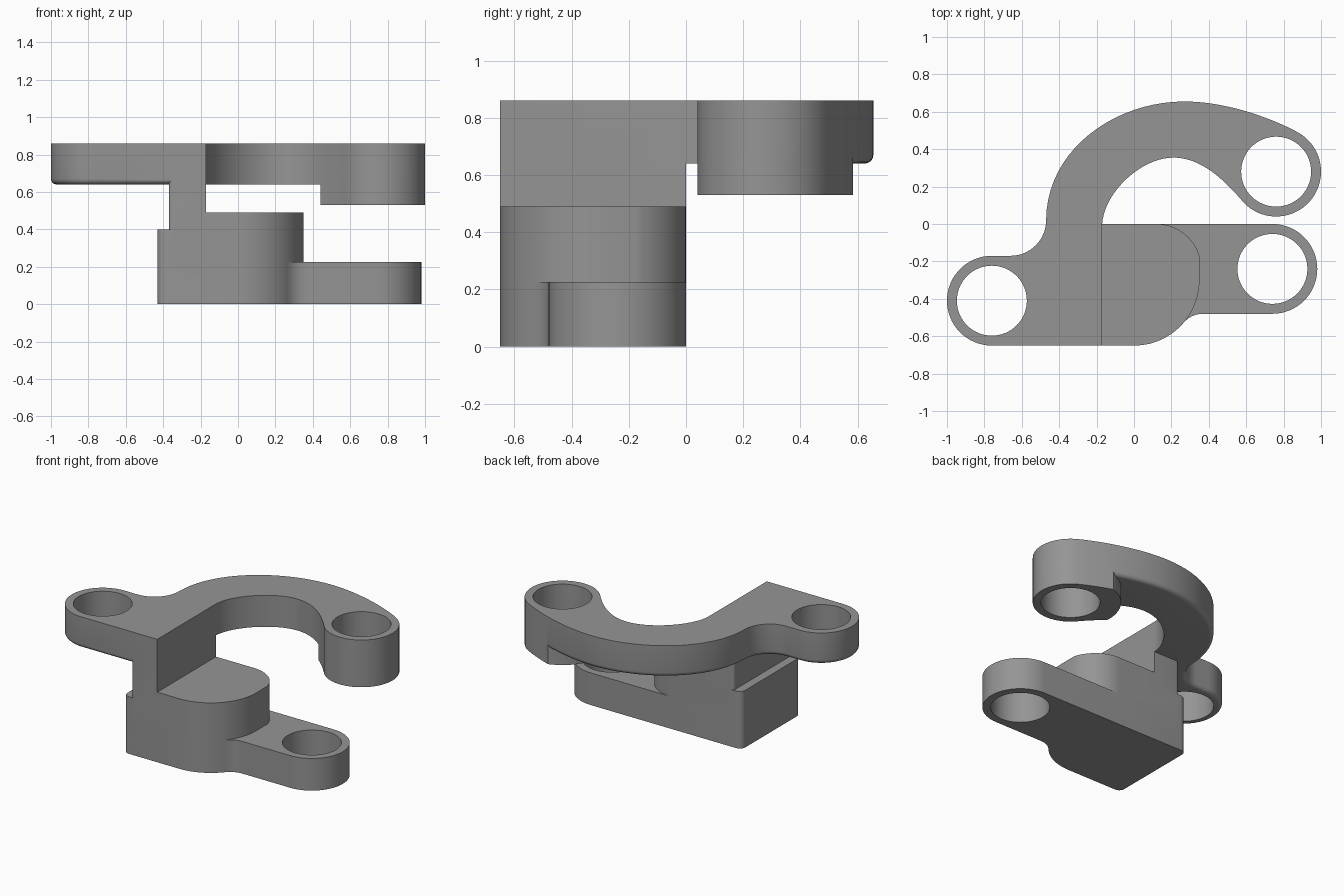
import bpy, math
from mathutils import Vector

if "Cube" in bpy.data.objects:
    bpy.data.objects.remove(bpy.data.objects["Cube"])

grey = bpy.data.materials.new("grey_metal")
grey.diffuse_color = (0.30, 0.30, 0.30, 1)
grey.use_nodes = True
grey.node_tree.nodes["Principled BSDF"].inputs["Base Color"].default_value = grey.diffuse_color


def arc(cx, cy, r, a, b, n=16):
    angles = [math.radians(a + (b - a) * i / n) for i in range(n + 1)]
    return [(cx + r * math.cos(t), cy + r * math.sin(t)) for t in angles]


def bezier(p0, p1, p2, p3, n=20):
    def at(t):
        s = 1 - t
        return tuple(s**3 * a + 3 * s * s * t * b + 3 * s * t * t * c + t**3 * d
                     for a, b, c, d in zip(p0, p1, p2, p3))
    return [at(i / n) for i in range(n + 1)]


def clean(points):
    out = []
    for p in points:
        if not out or (Vector(p) - Vector(out[-1])).length > 1e-4:
            out.append(p)
    if (Vector(out[0]) - Vector(out[-1])).length < 1e-4:
        out.pop()
    return out


def loft(name, rings):
    """Closed solid from counter-clockwise rings of equal length, bottom to top."""
    n = len(rings[0])
    verts = [v for ring in rings for v in ring]
    faces = [list(range(n))[::-1], list(range(len(verts) - n, len(verts)))]
    for k in range(len(rings) - 1):
        for i in range(n):
            j = (i + 1) % n
            faces.append((k * n + i, k * n + j, (k + 1) * n + j, (k + 1) * n + i))
    mesh = bpy.data.meshes.new(name)
    mesh.from_pydata(verts, [], faces)
    mesh.materials.append(grey)
    obj = bpy.data.objects.new(name, mesh)
    bpy.context.collection.objects.link(obj)
    return obj


def prism(name, outline, z0, z1):
    pts = clean(outline)
    return loft(name, [[(x, y, z) for x, y in pts] for z in (z0, z1)])


def combine(target, tool, operation):
    mod = target.modifiers.new("combine", 'BOOLEAN')
    mod.operation, mod.object, mod.solver = operation, tool, 'EXACT'
    bpy.context.view_layer.objects.active = target
    bpy.ops.object.modifier_apply(modifier=mod.name)
    bpy.data.objects.remove(tool)


# Curved upper arm: outer edge (left lug, fillet, sweep), then right lug and inner sweep
outer = clean([(-0.17, -0.65)] + arc(-0.76, -0.41, 0.24, 270, 90, 32)
              + arc(-0.66, 0.02, 0.19, 270, 360)
              + bezier((-0.47, 0.02), (-0.468, 0.4), (-0.1, 0.655), (0.27, 0.655))
              + bezier((0.27, 0.655), (0.48, 0.655), (0.72, 0.575), (0.88, 0.488)))
inner = clean(arc(0.76, 0.28, 0.24, 60, -143, 36)[1:]
              + bezier((0.568, 0.136), (0.48, 0.235), (0.36, 0.355), (0.21, 0.355))
              + bezier((0.21, 0.355), (0.04, 0.355), (-0.16, 0.17), (-0.17, 0)))
normals = []
for i in range(len(outer)):
    d = Vector(outer[min(i + 1, len(outer) - 1)]) - Vector(outer[max(i - 1, 0)])
    if i == 0:
        d = Vector((-1, 0))
    d.normalize()
    normals.append((-d.y, d.x))
R = 0.03  # rounding of the lower outer edge
rings = []
for step in range(6):
    a = math.radians(18 * step)
    inset, z = R * (1 - math.sin(a)), 0.64 + R * (1 - math.cos(a))
    ring = [(p[0] - n[0] * inset, p[1] - n[1] * inset, z) for p, n in zip(outer, normals)]
    rings.append((ring + [(x, y, z) for x, y in inner])[::-1])
rings.append([(x, y, 0.86) for x, y, _ in rings[-1]])
body = loft("bracket_body", rings)

# Deep right lug: arm outline trimmed by a larger circle
lug = prism("right_lug", (outer + inner)[::-1], 0.53, 0.86)
combine(lug, prism("lug_trim", arc(0.76, 0.28, 0.32, 0, 360, 64), 0.4, 1.0), 'INTERSECT')


# Base block with rounded left corners and a rounded nose
def block(name, left, z0, z1, r=0.04):
    return prism(name, arc(left + r, -0.65 + r, r, 180, 270, 6)
                 + arc(0, -0.30, 0.35, -90, 0, 24)
                 + arc(0.12, -0.24, 0.24, 16.6, 90, 18)
                 + arc(left + r, -r, r, 90, 180, 6), z0, z1)


base = block("base_block", -0.43, 0, 0.40)
step = block("base_step", -0.37, 0.3, 0.49, 0.02)

# Upright web joining base and arm
web = prism("web", arc(-0.35, -0.63, 0.02, 180, 270, 6) + [(-0.17, -0.65), (-0.17, 0)]
            + arc(-0.35, -0.02, 0.02, 90, 180, 6), 0.35, 0.86)

# Low foot with right-hand lug and a fillet into the nose
foot = prism("foot", [(-0.1, -0.5)] + arc(0, -0.30, 0.35, -80, -40.6, 10)
             + arc(0.37, -0.6176, 0.1376, 139.4, 90, 10)
             + arc(0.74, -0.24, 0.24, -90, 90, 32) + [(-0.1, 0)], 0, 0.225)

for part in (lug, base, step, web, foot):
    combine(body, part, 'UNION')

# Bolt holes
for x, y in ((-0.76, -0.41), (0.76, 0.28), (0.74, -0.24)):
    combine(body, prism("hole", arc(x, y, 0.187, 0, 360, 64), -0.2, 1.2), 'DIFFERENCE')

bpy.ops.object.select_all(action='DESELECT')
body.select_set(True)
bpy.context.view_layer.objects.active = body
bpy.ops.object.shade_smooth_by_angle(angle=math.radians(30))
